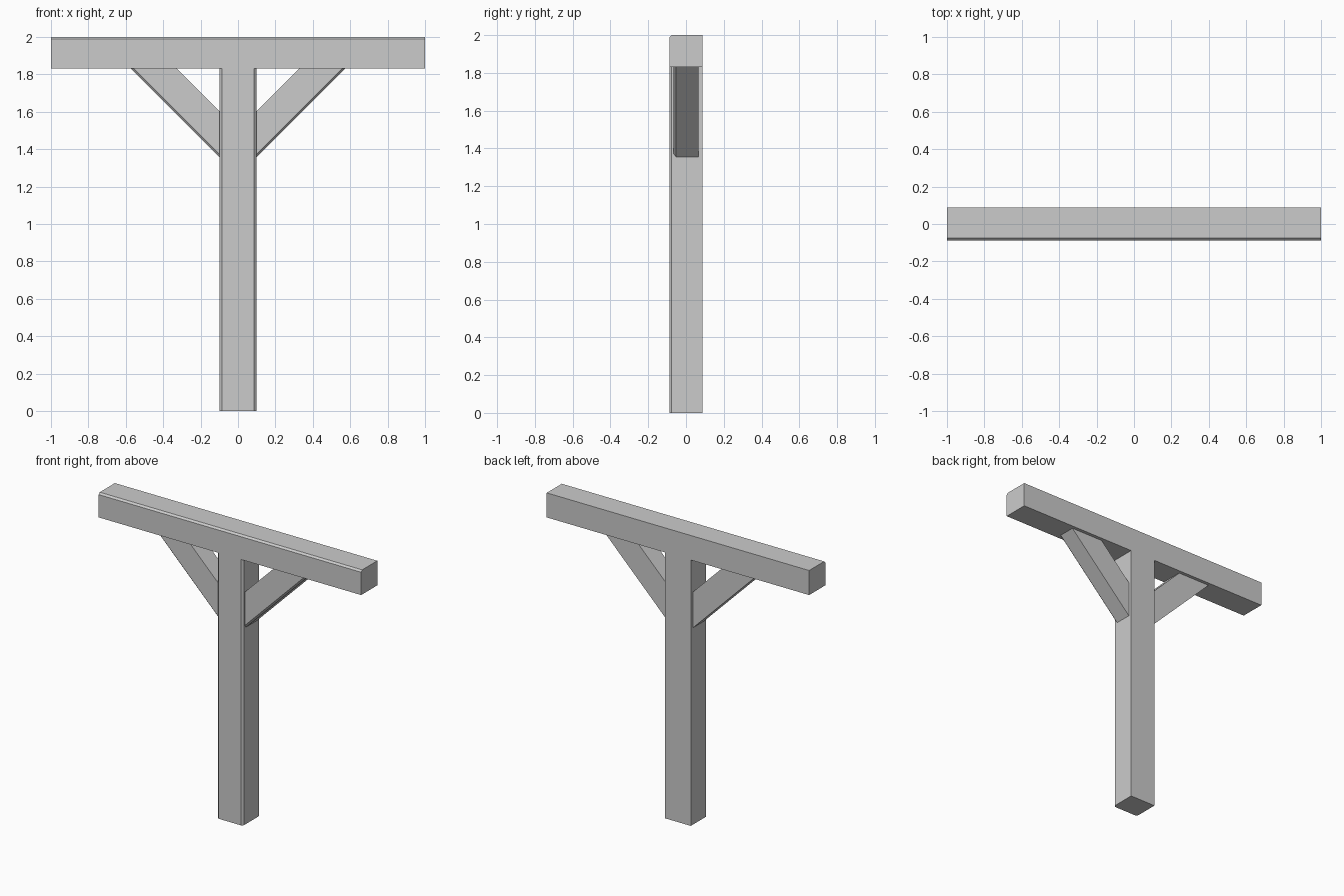
import bpy, bmesh

if "Cube" in bpy.data.objects:
    bpy.data.objects.remove(bpy.data.objects["Cube"])

POST_X, BODY_Y, BRACE_Y = 0.098, 0.088, 0.065
BEAM_Z, TOP = 1.831, 2.0
CHAMFER = 0.012


def timber(name, profile, half_y, chamfered):
    """Extrude an xz profile along y and chamfer the listed front edges."""
    bm = bmesh.new()
    front = [bm.verts.new((x, -half_y, z)) for x, z in profile]
    face = bm.faces.new(front)
    edges = [bm.edges.get((front[i], front[(i + 1) % len(front)])) for i in chamfered]
    back = [bm.verts.new((x, half_y, z)) for x, z in profile]
    bm.faces.new(back[::-1])
    for i in range(len(front)):
        j = (i + 1) % len(front)
        bm.faces.new((front[j], front[i], back[i], back[j]))
    bmesh.ops.bevel(bm, geom=edges, offset=CHAMFER, offset_type='OFFSET',
                    segments=1, affect='EDGES')
    bmesh.ops.recalc_face_normals(bm, faces=bm.faces[:])
    mesh = bpy.data.meshes.new(name)
    bm.to_mesh(mesh)
    bm.free()
    ob = bpy.data.objects.new(name, mesh)
    bpy.context.collection.objects.link(ob)
    return ob


# Upright post, both front corners chamfered
timber("post", [(-POST_X, 0), (POST_X, 0), (POST_X, BEAM_Z), (-POST_X, BEAM_Z)],
       BODY_Y, (1, 3))

# Cross beam, front top edge chamfered
timber("cross_beam", [(-1, BEAM_Z), (1, BEAM_Z), (1, TOP), (-1, TOP)],
       BODY_Y, (2,))

# Pair of 45 degree braces, lower front edge chamfered
low, high = 0.476, 0.229
braces = timber("braces", [(POST_X, BEAM_Z - low), (POST_X + low, BEAM_Z),
                           (POST_X + high, BEAM_Z), (POST_X, BEAM_Z - high)],
                BRACE_Y, (0,))
mirror = braces.modifiers.new("mirror", 'MIRROR')
mirror.use_mirror_merge = False
